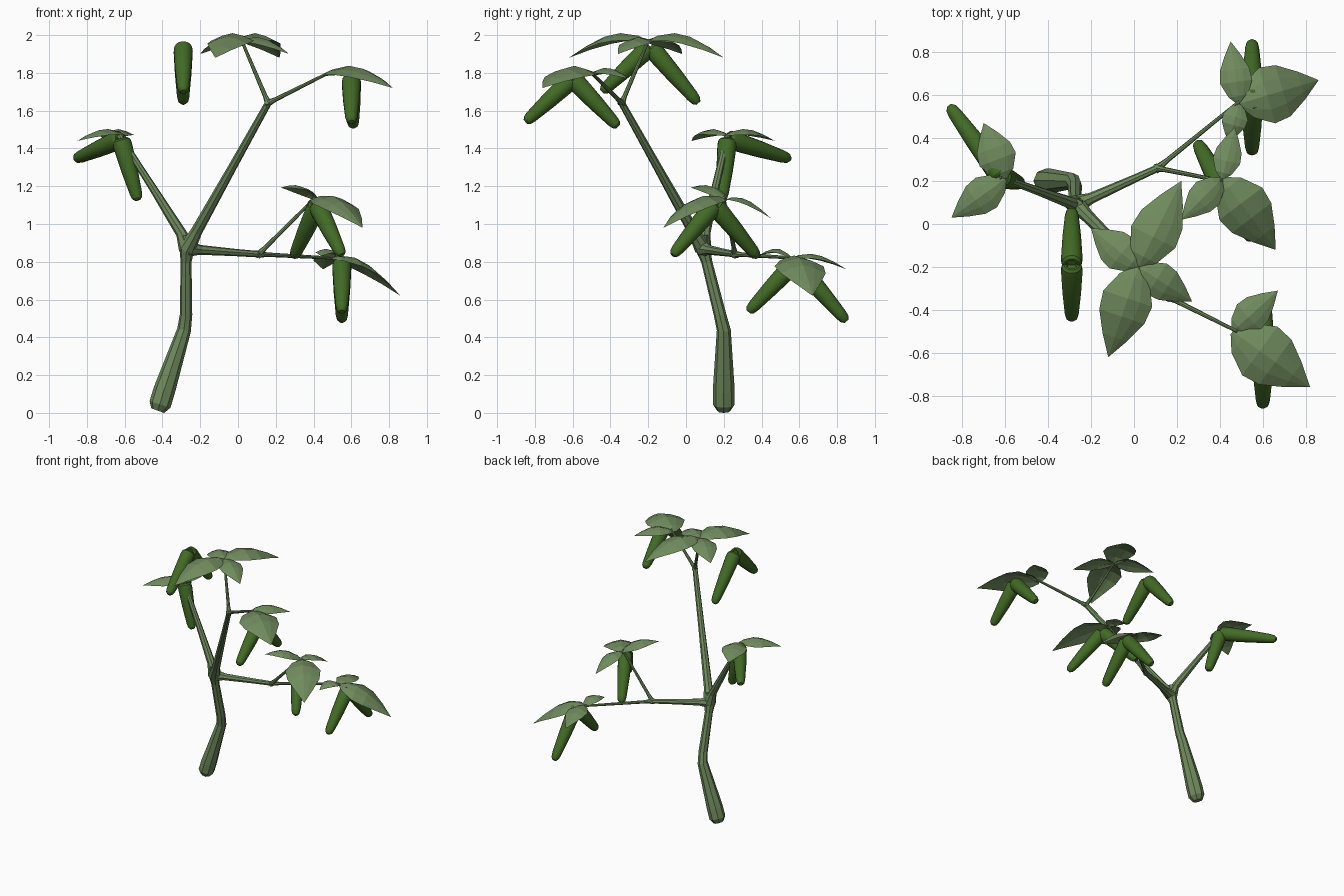
import bpy, bmesh, math
from mathutils import Vector

cube = bpy.data.objects.get("Cube")
if cube:
    bpy.data.objects.remove(cube, do_unlink=True)


def material(name, color):
    m = bpy.data.materials.new(name)
    m.use_nodes = True
    m.diffuse_color = (*color, 1)
    m.node_tree.nodes["Principled BSDF"].inputs["Base Color"].default_value = (*color, 1)
    return m


SAGE = material("sage green", (0.16, 0.255, 0.11))
POD = material("deep pod green", (0.055, 0.145, 0.019))


def finish(name, bm, mat, smooth=False):
    mesh = bpy.data.meshes.new(name)
    bm.to_mesh(mesh)
    bm.free()
    mesh.materials.append(mat)
    ob = bpy.data.objects.new(name, mesh)
    bpy.context.collection.objects.link(ob)
    if smooth:
        bpy.ops.object.select_all(action='DESELECT')
        ob.select_set(True)
        bpy.context.view_layer.objects.active = ob
        bpy.ops.object.shade_smooth_by_angle(angle=math.radians(30))
    return ob


def tube(name, path, radii, sides, mat, smooth=False, axis=None):
    """Sweep a polygon ring along a path, with capped ends."""
    pts = [Vector(p) for p in path]
    bm = bmesh.new()
    rings, side = [], None
    for i, (p, r) in enumerate(zip(pts, radii)):
        d = axis or (pts[min(i + 1, len(pts) - 1)] - pts[max(i - 1, 0)]).normalized()
        if side is None:
            side = d.orthogonal()
        side = (side - d * side.dot(d)).normalized()
        up = d.cross(side)
        angles = [math.tau * k / sides for k in range(sides)]
        rings.append([bm.verts.new(p + r * (side * math.cos(a) + up * math.sin(a)))
                      for a in angles])
    for a, b in zip(rings, rings[1:]):
        for k in range(sides):
            n = (k + 1) % sides
            bm.faces.new((a[k], a[n], b[n], b[k]))
    bm.faces.new(rings[0][::-1])
    bm.faces.new(rings[-1])
    return finish(name, bm, mat, smooth)


def pod(name, start, end):
    """Tapered pod with a dimpled top and a rounded tip."""
    a, b = Vector(start), Vector(end)
    profile = [(0.03, 0.012), (0.03, 0.02), (0, 0.026), (0, 0.036), (0.03, 0.047),
               (0.1, 0.051), (0.5, 0.044), (0.88, 0.033), (0.96, 0.027), (1, 0.014)]
    tube(name, [a.lerp(b, t) for t, r in profile], [r for t, r in profile],
         16, POD, True, (b - a).normalized())


def leaf(name, base, tip, width, arch):
    """Arched sheet with a raised midrib and a pointed tip."""
    a, b = Vector(base), Vector(tip)
    side = Vector((a.y - b.y, b.x - a.x, 0)).normalized()
    outline = [(0, 0.12), (0.12, 0.6), (0.35, 1), (0.55, 0.92), (0.78, 0.5), (1, 0)]
    bm = bmesh.new()
    rows = []
    for t, w in outline:
        mid = a.lerp(b, t) + Vector((0, 0, arch * math.sin(math.pi * t ** 0.85)))
        row = []
        for s in (-1, -0.5, 0, 0.5, 1):
            drop = Vector((0, 0, -0.17 * width * w * abs(s) ** 1.5))
            row.append(bm.verts.new(mid + side * (s * w * width / 2) + drop))
        rows.append(row)
    for p, q in zip(rows, rows[1:]):
        for k in range(4):
            bm.faces.new((p[k], q[k], q[k + 1], p[k + 1]))
    bmesh.ops.remove_doubles(bm, verts=bm.verts, dist=0.0005)
    bmesh.ops.recalc_face_normals(bm, faces=bm.faces)
    if sum(f.normal.z for f in bm.faces) < 0:
        bmesh.ops.reverse_faces(bm, faces=bm.faces)
    finish(name, bm, SAGE)


# Trunk and branches
fork = (-0.27, 0.09, 0.87)
main_node = (0.16, -0.34, 1.64)
low_node = (0.11, 0.26, 0.84)
top_tip, front_tip = (0.02, -0.2, 1.97), (0.48, -0.5, 1.8)
right_tip, low_tip, back_tip = (-0.63, 0.22, 1.47), (0.41, 0.2, 1.14), (0.49, 0.57, 0.82)
tube("trunk", [(-0.425, 0.2, 0.012), (-0.413, 0.2, 0.045), (-0.39, 0.2, 0.12),
               (-0.285, 0.2, 0.44), (-0.275, 0.18, 0.52), (-0.275, 0.11, 0.8),
               fork, (-0.265, 0.085, 0.94)],
     [0.036, 0.058, 0.058, 0.037, 0.033, 0.029, 0.04, 0.03], 8, SAGE)
tube("main_branch", [fork, (-0.22, 0.04, 0.96), (-0.03, -0.15, 1.3), main_node],
     [0.045, 0.031, 0.023, 0.018], 8, SAGE)
tube("right_branch", [fork, (-0.3, 0.1, 0.95), (-0.45, 0.155, 1.19), right_tip],
     [0.045, 0.029, 0.021, 0.016], 8, SAGE)
tube("low_branch", [fork, (-0.2, 0.12, 0.863), (0, 0.21, 0.848), low_node],
     [0.045, 0.026, 0.019, 0.017], 8, SAGE)
for name, start, end in [("top_twig", main_node, top_tip), ("front_twig", main_node, front_tip),
                         ("low_twig", low_node, low_tip), ("back_twig", low_node, back_tip)]:
    a, b = Vector(start), Vector(end)
    tube(name, [a.lerp(b, -0.03), a.lerp(b, 0.12), b], [0.02, 0.012, 0.008], 8, SAGE)

# Pods hang in pairs from a shared point
pods = {
    "right_pod": ((-0.62, 0.22, 1.45), (-0.86, 0.55, 1.345), (-0.53, 0.19, 1.125)),
    "top_pod": ((-0.29, -0.19, 1.94), (-0.29, 0.065, 1.64), (-0.29, -0.445, 1.7)),
    "front_pod": ((0.6, -0.6, 1.77), (0.6, -0.85, 1.54), (0.61, -0.36, 1.515)),
    "low_pod": ((0.42, 0.15, 1.1), (0.295, 0.38, 0.825), (0.55, -0.07, 0.835)),
    "back_pod": ((0.55, 0.58, 0.8), (0.55, 0.33, 0.535), (0.55, 0.85, 0.485)),
}
for name, (start, *ends) in pods.items():
    for i, end in enumerate(ends):
        pod(f"{name}_{i + 1}", start, end)

# Leaf clusters: base, then tip and width of each leaf
clusters = {
    "right_leaf": ((-0.6, 0.21, 1.47), [((-0.7, 0.47, 1.44), 0.18), ((-0.85, 0.03, 1.44), 0.17)]),
    "top_leaf": (top_tip, [((0.22, 0.2, 1.88), 0.23), ((-0.2, -0.02, 1.9), 0.18),
                           ((-0.12, -0.62, 1.88), 0.24), ((0.27, -0.36, 1.9), 0.17)]),
    "front_leaf": ((0.46, -0.5, 1.79), [((0.67, -0.31, 1.77), 0.16), ((0.82, -0.76, 1.72), 0.28)]),
    "low_leaf": ((0.41, 0.21, 1.13), [((0.66, -0.12, 0.98), 0.25), ((0.22, 0.02, 1.19), 0.15),
                                      ((0.47, 0.45, 1.03), 0.13)]),
    "back_leaf": ((0.49, 0.56, 0.82), [((0.86, 0.67, 0.62), 0.27), ((0.45, 0.85, 0.76), 0.15),
                                       ((0.44, 0.38, 0.83), 0.12)]),
}
for name, (base, leaves) in clusters.items():
    for i, (tip, width) in enumerate(leaves):
        leaf(f"{name}_{i + 1}", base, tip, width, 0.075 if width > 0.2 else 0.045)
